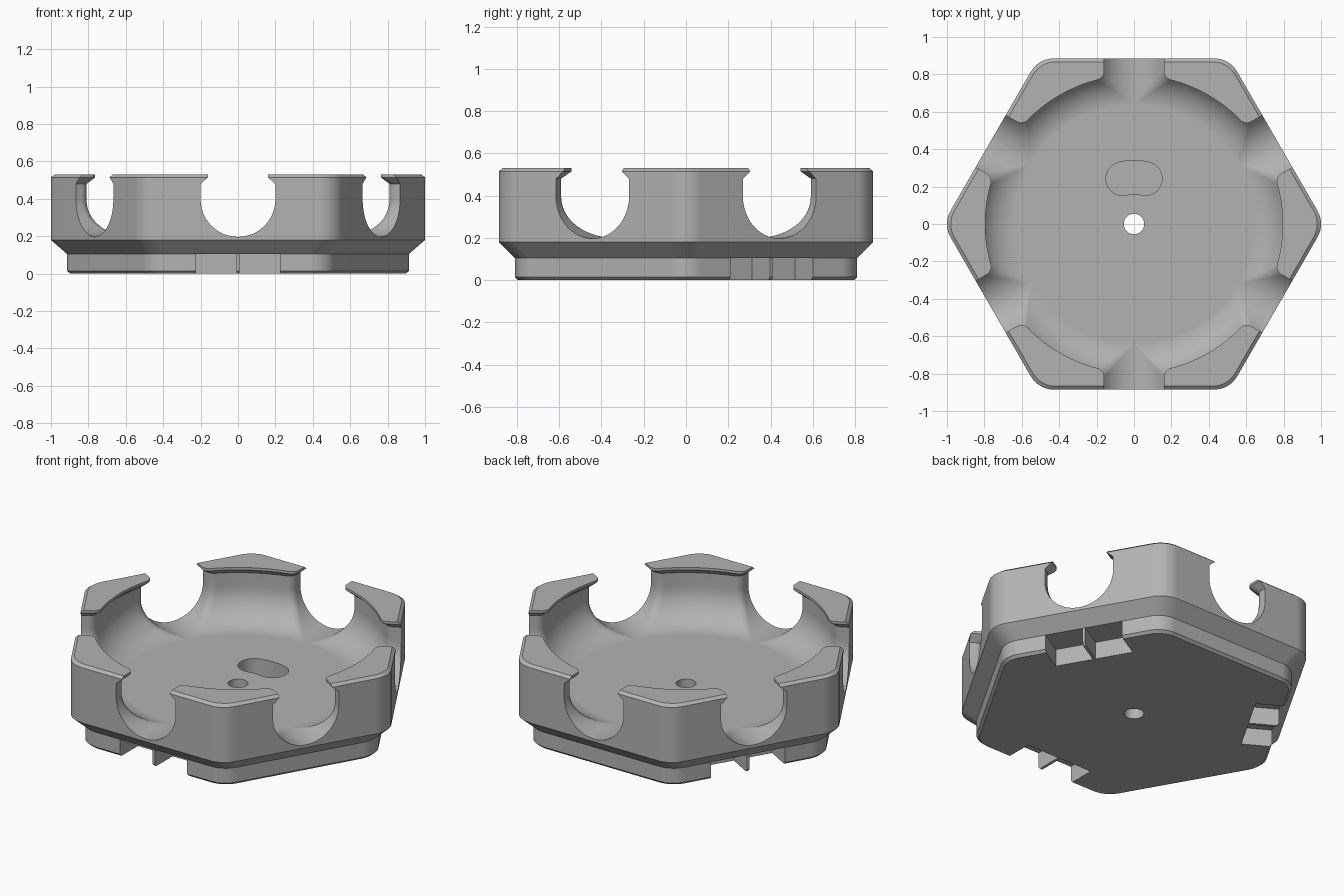
import bpy
import bmesh
from math import sin, cos, radians, sqrt, atan2, pi
from mathutils import Vector, Matrix

cube = bpy.data.objects.get("Cube")
if cube:
    bpy.data.objects.remove(cube, do_unlink=True)

grey = bpy.data.materials.new("plain grey")
grey.use_nodes = True
colour = (0.45, 0.45, 0.45, 1)
grey.diffuse_color = colour
grey.node_tree.nodes["Principled BSDF"].inputs["Base Color"].default_value = colour


def loft(name, rings):
    """Closed solid through a stack of (outline, height) rings."""
    bm = bmesh.new()
    loops = [[bm.verts.new((p[0], p[1], z)) for p in ring] for ring, z in rings]
    for low, high in zip(loops, loops[1:]):
        for i in range(len(low)):
            j = (i + 1) % len(low)
            bm.faces.new((low[i], low[j], high[j], high[i]))
    bm.faces.new(loops[0][::-1])
    bm.faces.new(loops[-1])
    bmesh.ops.recalc_face_normals(bm, faces=bm.faces)
    mesh = bpy.data.meshes.new(name)
    bm.to_mesh(mesh)
    bm.free()
    mesh.materials.append(grey)
    obj = bpy.data.objects.new(name, mesh)
    bpy.context.collection.objects.link(obj)
    return obj


def arc(centre, radius, start, end, steps):
    """Points along an arc, angles in degrees."""
    angles = [radians(start + (end - start) * i / steps) for i in range(steps + 1)]
    return [Vector((centre[0] + radius * cos(a), centre[1] + radius * sin(a))) for a in angles]


def hexagon(apothem, r=0.14):
    """Rounded hexagon outline with corners on the x axis."""
    reach = (apothem - r) / cos(pi / 6)
    points = []
    for k in range(6):
        a = radians(60 * k)
        points += arc((reach * cos(a), reach * sin(a)), r, 60 * k - 30, 60 * k + 30, 8)
    return points


FLOOR, BOWL, ROUND = 0.197, 0.635, 0.2


def cavity_outline(w):
    """Round bowl joined to six side notches of half width w, with rounded junctions."""
    f = min(0.05, 0.3 * w)
    radius = BOWL + w
    centre = Vector((w + f, sqrt((radius + f) ** 2 - (w + f) ** 2)))
    tangent = atan2(centre.y, centre.x)
    half = arc((0, 0), radius, 60, tangent * 180 / pi, 8)[:-1]
    half += arc(centre, f, tangent * 180 / pi - 180, -180, 8)
    half.append(Vector((w, 1.0)))
    sector = half + [Vector((-p.x, p.y)) for p in half[:0:-1]]
    return [Matrix.Rotation(radians(60 * k), 2) @ p for k in range(6) for p in sector]


def cut(target, cutter):
    mod = target.modifiers.new("cut", 'BOOLEAN')
    mod.operation = 'DIFFERENCE'
    mod.solver = 'EXACT'
    mod.object = cutter
    bpy.context.view_layer.objects.active = target
    bpy.ops.object.modifier_apply(modifier=mod.name)
    bpy.data.objects.remove(cutter, do_unlink=True)


# Hexagonal body: stepped base, flare, upright wall and top chamfer
body_profile = [(0.795, 0), (0.81, 0.015), (0.81, 0.105),
                (0.885, 0.18), (0.885, 0.515), (0.867, 0.53)]
tray = loft("hexagonal_tray", [(hexagon(a), z) for a, z in body_profile])

# Bowl and notches share a quarter-round rise, then narrow under the lip
levels = [(0.004, FLOOR)]
for i in range(1, 13):
    a = radians(90 * i / 12)
    levels.append((ROUND * sin(a), FLOOR + ROUND * (1 - cos(a))))
levels += [(0.2, 0.48), (0.16, 0.515), (0.16, 0.6)]
cut(tray, loft("cavity_cutter", [(cavity_outline(w), z) for w, z in levels]))

# Centre hole
ring = arc((0, 0), 0.055, 0, 360, 32)[:-1]
cut(tray, loft("hole_cutter", [(ring, -0.1), (ring, 0.3)]))

# Curved recess in the floor
mid, half_width, swing = 0.25, 0.09, 14
ends = [(mid * cos(radians(a)), mid * sin(radians(a))) for a in (90 - swing, 90 + swing)]
recess = arc((0, 0), mid + half_width, 90 - swing, 90 + swing, 8)[:-1]
recess += arc(ends[1], half_width, 90 + swing, 270 + swing, 12)[:-1]
recess += arc((0, 0), mid - half_width, 90 + swing, 90 - swing, 8)[:-1]
recess += arc(ends[0], half_width, -90 - swing, 90 - swing, 12)[:-1]
cut(tray, loft("recess_cutter", [(recess, 0.09), (recess, 0.3)]))

# Paired clip pockets with a thin web, on every second side of the base
for turn in (0, 120, 240):
    spin = Matrix.Rotation(radians(turn), 2)
    for side in (-1, 1):
        a, b = side * 0.008, side * 0.225
        box = [spin @ Vector(p) for p in ((a, -1), (b, -1), (b, -0.64), (a, -0.64))]
        cut(tray, loft("pocket_cutter", [(box, -0.1), (box, 0.105)]))

# Smooth rounded surfaces, crisp edges
for obj in bpy.context.selected_objects:
    obj.select_set(False)
tray.select_set(True)
bpy.context.view_layer.objects.active = tray
bpy.ops.object.shade_smooth_by_angle(angle=radians(25))
weighted = tray.modifiers.new("weighted_normals", 'WEIGHTED_NORMAL')
weighted.keep_sharp = True
